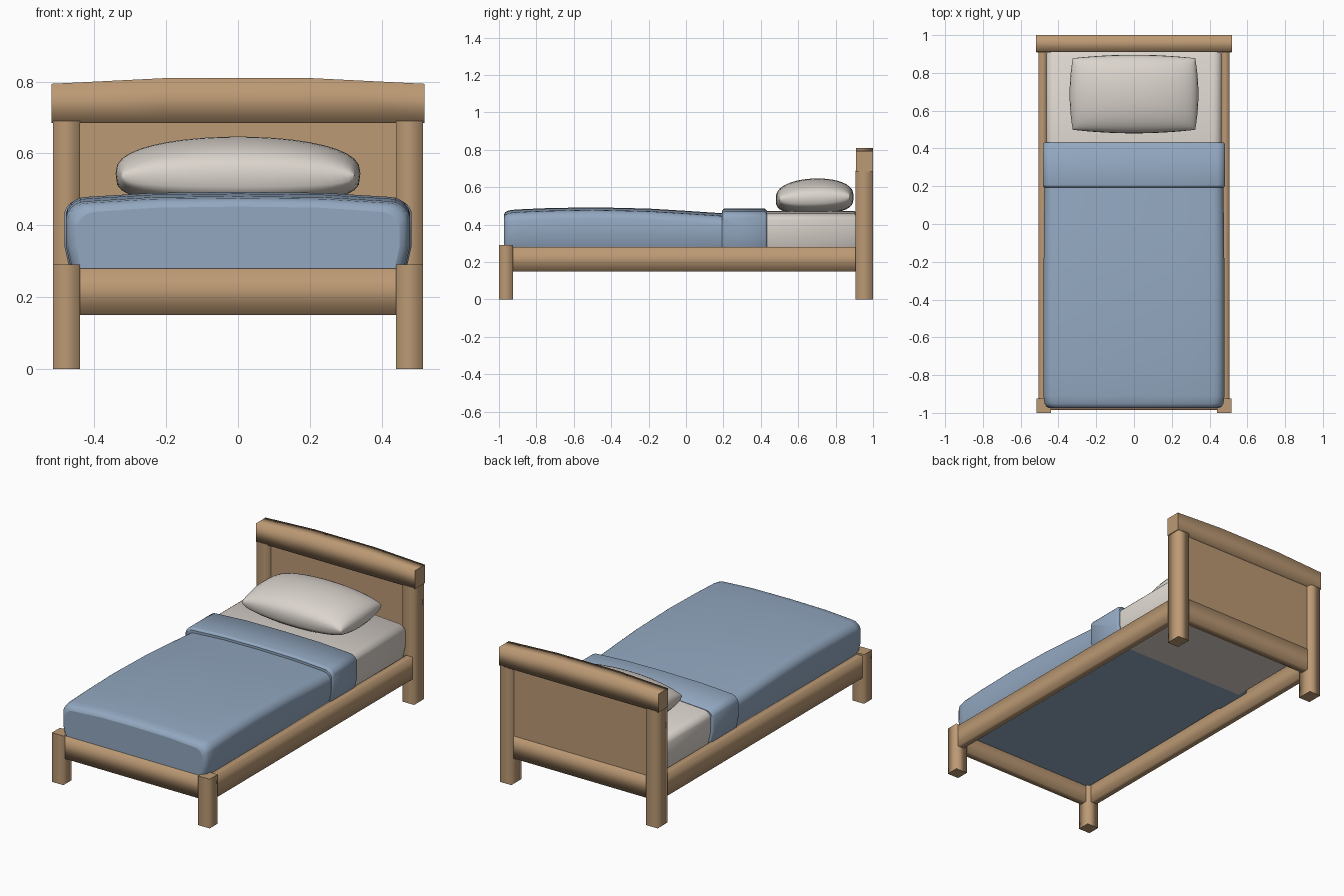
import bpy, bmesh, math

if "Cube" in bpy.data.objects:
    bpy.data.objects.remove(bpy.data.objects["Cube"])


def material(name, rgb):
    m = bpy.data.materials.new(name)
    m.diffuse_color = (*rgb, 1)
    m.use_nodes = True
    m.node_tree.nodes["Principled BSDF"].inputs["Base Color"].default_value = m.diffuse_color
    return m


WOOD = material("warm wood", (0.50, 0.32, 0.175))
BLUE = material("blanket blue", (0.29, 0.39, 0.53))
LINEN = material("linen", (0.71, 0.66, 0.61))


def finish(name, bm, mat):
    bmesh.ops.recalc_face_normals(bm, faces=bm.faces)
    me = bpy.data.meshes.new(name)
    bm.to_mesh(me)
    bm.free()
    me.materials.append(mat)
    ob = bpy.data.objects.new(name, me)
    bpy.context.collection.objects.link(ob)
    return ob


def skin(name, rings, mat, smooth=True):
    """Join closed rings into a tube, with flat, sharp-edged caps."""
    bm = bmesh.new()
    vs = [[bm.verts.new(p) for p in ring] for ring in rings]
    n = len(rings[0])
    for a, b in zip(vs, vs[1:]):
        for i in range(n):
            j = (i + 1) % n
            bm.faces.new((a[i], a[j], b[j], b[i])).smooth = smooth
    for cap in (vs[0], vs[-1]):
        f = bm.faces.new(cap)
        for e in f.edges:
            e.smooth = False
    return finish(name, bm, mat)


def beam(name, x, y, z, axis, smooth=True):
    """Wooden box along an axis; its four long sides are shaded round."""
    lim = [x, y, z]
    a, b = [i for i in range(3) if i != axis]
    rings = []
    for t in lim[axis]:
        ring = []
        for i, j in ((0, 0), (1, 0), (1, 1), (0, 1)):
            p = [0, 0, 0]
            p[axis], p[a], p[b] = t, lim[a][i], lim[b][j]
            ring.append(p)
        rings.append(ring)
    return skin(name, rings, WOOD, smooth)


# Posts and side rails, mirrored left and right
for side, s in (("left", -1), ("right", 1)):
    px = sorted((s * 0.44, s * 0.515))
    beam("head_post_" + side, px, (0.907, 1.0), (0, 0.69), 2)
    beam("foot_post_" + side, px, (-1.0, -0.925), (0, 0.29), 2)
    beam("side_rail_" + side, sorted((s * 0.462, s * 0.505)),
         (-0.93, 0.91), (0.15, 0.28), 1)

# End rails and headboard panel
beam("foot_rail", (-0.445, 0.445), (-0.985, -0.94), (0.15, 0.28), 0)
beam("head_rail", (-0.445, 0.445), (0.93, 0.98), (0.15, 0.28), 0)
beam("headboard_panel", (-0.445, 0.445), (0.935, 0.975), (0.275, 0.69), 0, False)

# Arched top rail
skin("headboard_top_rail",
     [[(x, 0.91, zb), (x, 1.0, zb), (x, 1.0, zt), (x, 0.91, zt)]
      for x, zb, zt in ((-0.52, 0.685, 0.794), (-0.2, 0.685, 0.81),
                        (0.2, 0.685, 0.81), (0.52, 0.685, 0.794))], WOOD)


def cover(name, stations, bottom, r, mat):
    """Soft slab along y with rounded, slightly crowned top."""
    rings = []
    for y, hw, top in stations:
        half = [(hw - 0.02, bottom), (hw, bottom + 0.09)]
        for k in range(6):
            t = k / 5 * math.pi / 2
            half.append((hw - r + r * math.cos(t) - 0.012 * k / 5,
                         top - 0.014 - r + r * math.sin(t)))
        half += [(hw * 0.5, top - 0.003)]
        ring = [(x, y, z) for x, z in half] + [(0, y, top)]
        ring += [(-x, y, z) for x, z in reversed(half)]
        rings.append(ring)
    ob = skin(name, rings, mat)
    # Keep the underside and its rim crisp
    me = ob.data
    for f in me.polygons:
        if f.normal.z < -0.9:
            f.use_smooth = False
    # Soften the end corners
    mod = ob.modifiers.new("soft edge", 'BEVEL')
    mod.width, mod.segments, mod.angle_limit = 0.008, 2, math.radians(50)
    return ob


# Bedding
cover("mattress", [(0.38, 0.463, 0.473), (0.9, 0.463, 0.473), (0.912, 0.455, 0.465)],
      0.25, 0.035, LINEN)
cover("blanket", [(-0.974, 0.45, 0.452), (-0.968, 0.463, 0.466), (-0.95, 0.474, 0.476),
                  (-0.91, 0.479, 0.481), (-0.75, 0.479, 0.488), (-0.5, 0.479, 0.493),
                  (-0.2, 0.478, 0.486), (0.0, 0.476, 0.474), (0.21, 0.473, 0.46)],
      0.25, 0.045, BLUE)
cover("blanket_fold", [(0.193, 0.475, 0.475), (0.202, 0.483, 0.486),
                       (0.42, 0.483, 0.486), (0.432, 0.475, 0.475)],
      0.25, 0.035, BLUE)

# Pillow: two domed sheets welded along the seam
N = 20
bm = bmesh.new()
for height in (0.102, -0.083):
    grid = []
    for i in range(N + 1):
        u = math.sin((i / N - 0.5) * math.pi)
        row = []
        for j in range(N + 1):
            v = math.sin((j / N - 0.5) * math.pi)
            dome = max(0, (1 - u * u) * (1 - v * v)) ** 0.4
            if height < 0:
                dome = min(1, 1.1 * dome ** 0.7)
            row.append(bm.verts.new((0.341 * u * (1 - 0.05 * v * v),
                                     0.688 + 0.208 * v * (1 - 0.09 * u * u),
                                     0.545 + 0.006 * v + height * dome)))
        grid.append(row)
    for i in range(N):
        for j in range(N):
            bm.faces.new((grid[i][j], grid[i + 1][j],
                          grid[i + 1][j + 1], grid[i][j + 1])).smooth = True
bmesh.ops.remove_doubles(bm, verts=bm.verts, dist=0.0005)
finish("pillow", bm, LINEN)
